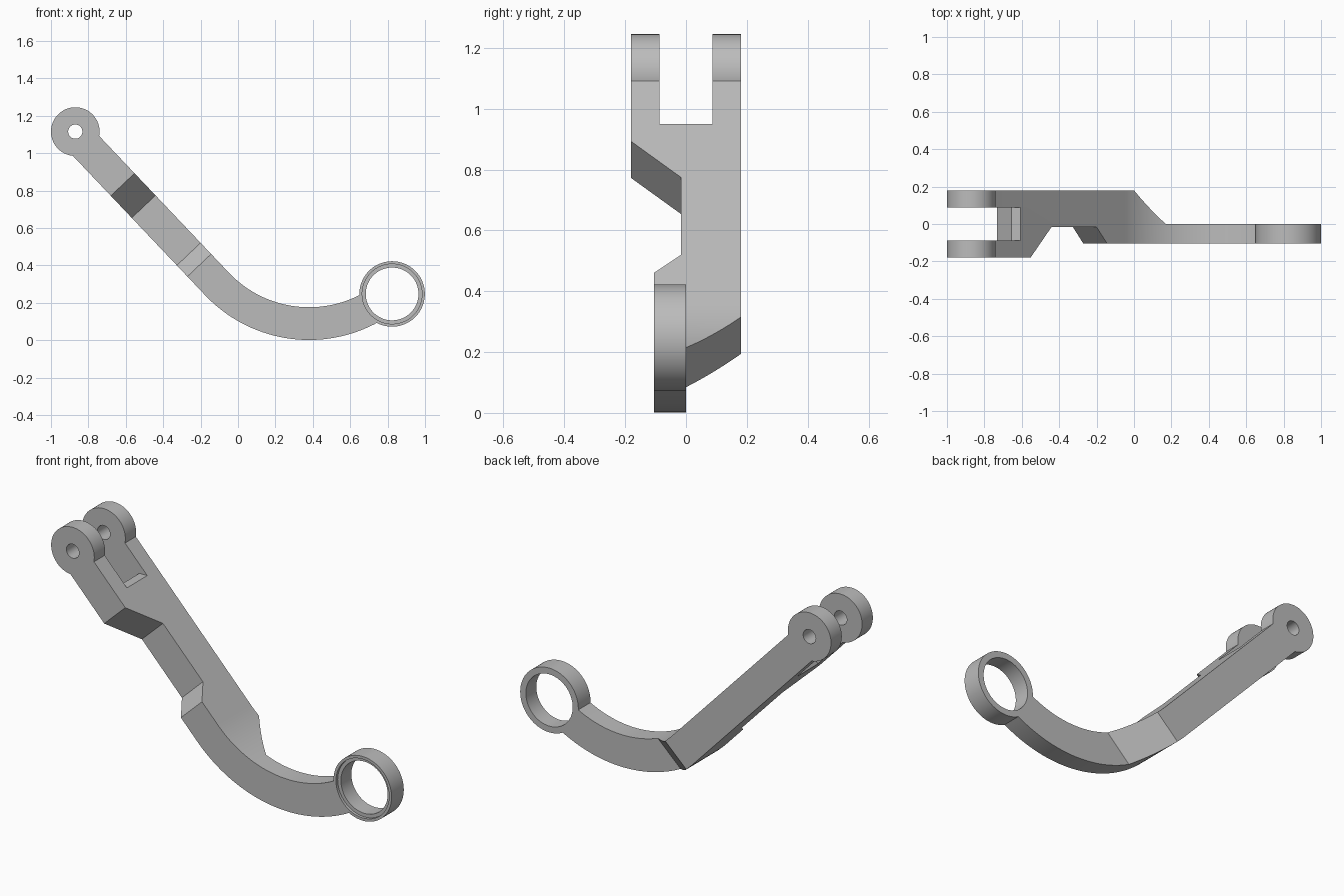
import bpy, bmesh
from math import sin, cos, pi, radians
from mathutils import Vector

if "Cube" in bpy.data.objects:
    bpy.data.objects.remove(bpy.data.objects["Cube"], do_unlink=True)

# Main dimensions
TILT = radians(46.5)                      # slope of the straight shank
ALONG = Vector((cos(TILT), 0, -sin(TILT)))
ACROSS = Vector((sin(TILT), 0, cos(TILT)))
BEND = Vector((0.38, 0, 0.766))           # centre of the curved section
R_IN, R_OUT = 0.59, 0.765
PIN = Vector((-0.87, 0, 1.115))
RING = Vector((0.824, 0, 0.247))
HALF = 0.18
RING_FRONT, RING_BACK = -0.105, 0.0

grey = bpy.data.materials.new("satin grey")
grey.use_nodes = True
grey.diffuse_color = (0.5, 0.5, 0.5, 1)
grey.node_tree.nodes["Principled BSDF"].inputs["Base Color"].default_value = (0.5, 0.5, 0.5, 1)


def prism(name, points, axis, low, high):
    """Extrude a closed loop of 3D points along an axis."""
    bm = bmesh.new()
    face = bm.faces.new([bm.verts.new(p + axis * low) for p in points])
    top = bmesh.ops.extrude_face_region(bm, geom=[face])["geom"]
    bmesh.ops.translate(bm, vec=axis * (high - low),
                        verts=[g for g in top if isinstance(g, bmesh.types.BMVert)])
    bmesh.ops.recalc_face_normals(bm, faces=bm.faces)
    mesh = bpy.data.meshes.new(name)
    bm.to_mesh(mesh)
    bm.free()
    mesh.materials.append(grey)
    obj = bpy.data.objects.new(name, mesh)
    bpy.context.collection.objects.link(obj)
    return obj


Y = Vector((0, 1, 0))


def disc(name, centre, radius, low, high, sides=96):
    loop = [centre + radius * Vector((cos(2 * pi * i / sides), 0, sin(2 * pi * i / sides)))
            for i in range(sides)]
    return prism(name, loop, Y, low, high)


def combine(target, tool, operation):
    """Apply a boolean and discard the tool object."""
    mod = target.modifiers.new(operation.lower(), "BOOLEAN")
    mod.operation, mod.solver, mod.object = operation, "EXACT", tool
    bpy.context.view_layer.objects.active = target
    bpy.ops.object.modifier_apply(modifier=mod.name)
    bpy.data.objects.remove(tool, do_unlink=True)


# Side outline: straight shank running tangentially into the bend
def arc(radius, steps=48):
    start, end = pi + (pi / 2 - TILT), 1.5 * pi + radians(32)
    angles = [start + (end - start) * i / steps for i in range(steps + 1)]
    return [BEND + radius * Vector((cos(a), 0, sin(a))) for a in angles]


inner, outer = arc(R_IN), arc(R_OUT)
reach = (PIN - inner[0]).dot(ALONG)
outline = ([inner[0] + ALONG * reach] + inner + outer[::-1] + [outer[0] + ALONG * reach])
arm = prism("link_arm", outline, Y, -0.3, 0.3)

# Plan outline (distance along shank, depth): front recess and rear offset
plan = [(-1.6, -HALF), (-1.028, -HALF), (-0.865, -0.016), (-0.515, -0.016),
        (-0.433, RING_FRONT), (1.2, RING_FRONT), (1.2, RING_BACK),
        (-0.039, RING_BACK), (-0.228, HALF), (-1.6, HALF)]
combine(arm, prism("plan_tool", [ALONG * s + Y * y for s, y in plan], ACROSS, -0.5, 1.5),
        "INTERSECT")

# Fork: round ends, slot between the lugs, pin hole
combine(arm, disc("fork_round", PIN, 0.13, -HALF, HALF), "UNION")
slot = [(-0.5, 0.95), (-0.655, 0.95), (-0.76, 0.783), (-1.2, 0.783), (-1.2, 1.4), (-0.5, 1.4)]
combine(arm, prism("slot_tool", [Vector((x, 0, z)) for x, z in slot], Y, -0.0875, 0.0875),
        "DIFFERENCE")
combine(arm, disc("pin_hole", PIN, 0.038, -0.4, 0.4, 48), "DIFFERENCE")

# Ring end: bore and shallow front counterbore
combine(arm, disc("ring_body", RING, 0.175, RING_FRONT, RING_BACK), "UNION")
combine(arm, disc("ring_bore", RING, 0.141, -0.4, 0.4), "DIFFERENCE")
combine(arm, disc("ring_counterbore", RING, 0.16, -0.4, RING_FRONT + 0.015), "DIFFERENCE")

# Smooth the curved walls, keep the machined edges crisp
bpy.ops.object.select_all(action="DESELECT")
arm.select_set(True)
bpy.context.view_layer.objects.active = arm
bpy.ops.object.shade_smooth_by_angle(angle=radians(20))
